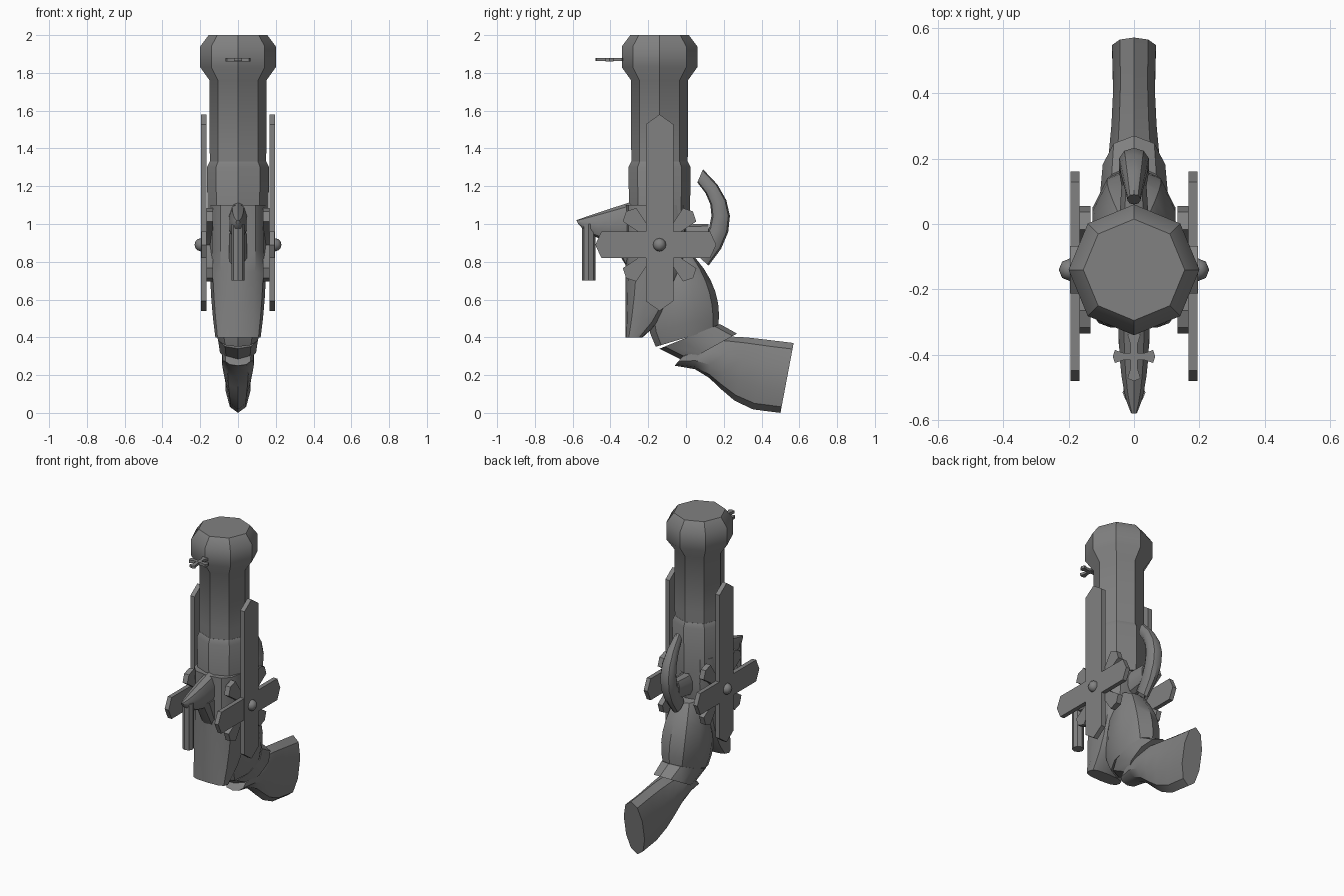
import bpy, bmesh, math
from mathutils import Vector, Matrix

cube = bpy.data.objects.get("Cube")
if cube:
    bpy.data.objects.remove(cube, do_unlink=True)

material = bpy.data.materials.new("gunmetal grey")
material.use_nodes = True
grey = (0.22, 0.22, 0.22, 1)
material.diffuse_color = grey
material.node_tree.nodes["Principled BSDF"].inputs["Base Color"].default_value = grey

barrel_y = -0.14
cross_z = 0.89
quarter_turn = math.pi / 2


def finish(name, bm, smooth_angle):
    """Turn a bmesh into a named object with sharp edges kept."""
    bmesh.ops.recalc_face_normals(bm, faces=bm.faces)
    for face in bm.faces:
        face.smooth = True
    mesh = bpy.data.meshes.new(name)
    bm.to_mesh(mesh)
    bm.free()
    mesh.set_sharp_from_angle(angle=math.radians(smooth_angle))
    mesh.materials.append(material)
    part = bpy.data.objects.new(name, mesh)
    bpy.context.collection.objects.link(part)


def bezier(points, t):
    """Evaluate a curve of any degree by repeated blending."""
    points = [Vector(p) for p in points]
    while len(points) > 1:
        points = [a.lerp(b, t) for a, b in zip(points, points[1:])]
    return points[0]


def skin(name, rings):
    """Join rings of coordinates into a closed tube."""
    bm = bmesh.new()
    loops = [[bm.verts.new(co) for co in ring] for ring in rings]
    for lower, upper in zip(loops, loops[1:]):
        for i in range(len(lower)):
            bm.faces.new((lower[i - 1], lower[i], upper[i], upper[i - 1]))
    bm.faces.new(loops[0])
    bm.faces.new(loops[-1])
    finish(name, bm, 35)


def rounded(value, power):
    return math.copysign(abs(value) ** power, value)


def sweep(name, front, back, widths, steps=6, sides=10, power=0.9):
    """Tube between a front and a back curve in the side plane."""
    rings = []
    for step in range(steps + 1):
        t = step / steps
        a, b = bezier(front, t), bezier(back, t)
        width = bezier([(w, 0) for w in widths], t).x
        ring = []
        for i in range(sides):
            angle = math.tau * i / sides
            y, z = (a + b) / 2 + (a - b) / 2 * rounded(math.cos(angle), power)
            ring.append((width * rounded(math.sin(angle), power), y, z))
        rings.append(ring)
    skin(name, rings)


def turned(name, centre_y, profile, sides=8):
    """Upright faceted turning from (height, radius) pairs."""
    angles = [math.tau * i / sides for i in range(sides)]
    skin(name, [[(radius * math.sin(a), centre_y + radius * math.cos(a), z)
                 for a in angles] for z, radius in profile])


def bar(name, half, end, waist, thick, turn, place):
    """Flat bar with pointed ends, mirrored from one quarter outline."""
    quarter = [(waist, half / 2), (end, half * 0.9), (0, half)]
    side = quarter + [(-u, v) for u, v in quarter[-2::-1]]
    outline = side + [(-u, -v) for u, v in side]
    bm = bmesh.new()
    face = bm.faces.new([bm.verts.new((-thick / 2, u, v)) for u, v in outline])
    grown = bmesh.ops.extrude_face_region(bm, geom=[face])["geom"]
    bmesh.ops.translate(bm, vec=(thick, 0, 0),
                        verts=[g for g in grown if isinstance(g, bmesh.types.BMVert)])
    bm.transform(Matrix.Translation(place) @ turn)
    finish(name, bm, 20)


# Octagonal barrel with a flared muzzle, and the fore stock around it
turned("barrel", barrel_y, [(0.8, 0.14), (1.4, 0.15), (1.76, 0.15),
                            (1.83, 0.2), (1.94, 0.2), (2, 0.155)])
turned("fore_stock", barrel_y, [(1, 0.16), (1.3, 0.165), (1.33, 0.15)])

# Receiver with a slanting lower end
sweep("receiver", [(-0.32, 0.4), (-0.32, 1.1)],
      [(-0.23, 0.4), (0.05, 0.6), (0, 1.1)], [0.12, 0.16, 0.15], sides=12, power=0.7)

# Curved grip in two pieces with a collar between
sweep("upper_grip", [(-0.1, 0.85), (-0.27, 0.55), (-0.16, 0.35)],
      [(0.05, 0.82), (0.2, 0.65), (0.17, 0.45)], [0.08, 0.17, 0.11])
sweep("grip_collar", [(-0.14, 0.34), (0, 0.27)],
      [(0.18, 0.47), (0.27, 0.42)], [0.11, 0.1], steps=1)
sweep("lower_grip", [(-0.06, 0.25), (0.2, 0.25), (0.15, 0), (0.5, 0)],
      [(0, 0.32), (0.1, 0.45), (0.3, 0.4), (0.57, 0.37)], [0.07, 0.12, 0.05, 0.07])

# Hooked hammer on its base
sweep("hammer", [(0.06, 1.22), (0.22, 1.05), (0.04, 0.85)],
      [(0.09, 1.29), (0.36, 1.05), (0.12, 0.78)], [0.02, 0.07, 0.03])
sweep("hammer_base", [(-0.04, 0.84), (0.12, 0.87)],
      [(-0.04, 1), (0.12, 1)], [0.05, 0.04], steps=1)

# Striker arm with its foot and hanging rod
sweep("striker_arm", [(-0.57, 1), (-0.5, 0.9), (-0.28, 0.9)],
      [(-0.58, 1.02), (-0.5, 1.05), (-0.28, 1.12)], [0.01, 0.05, 0.05])
sweep("striker_foot", [(-0.3, 0.75), (-0.42, 0.95)],
      [(-0.25, 0.75), (-0.25, 0.95)], [0.05, 0.05], steps=1)
turned("striker_rod", -0.515, [(0.7, 0.035), (1, 0.035)])

# Cross ornaments on both flanks, each over a flared diagonal backing
for side, sign in (("left", 1), ("right", -1)):
    def spin(turns):
        return Matrix.Rotation(turns * quarter_turn, 4, 'X')

    bar(side + "_cross_upright", 0.52, 0.073, 0.073, 0.03, spin(0), (sign * 0.181, barrel_y, 1.06))
    bar(side + "_cross_arm", 0.32, 0.07, 0.07, 0.028, spin(1), (sign * 0.18, -0.16, cross_z))
    for label, turns in (("rising", 0.5), ("falling", -0.5)):
        bar(f"{side}_{label}_backing", 0.25, 0.05, 0.03, 0.034, spin(turns),
            (sign * 0.15, barrel_y, cross_z))
    boss = bmesh.new()
    bmesh.ops.create_uvsphere(boss, u_segments=8, v_segments=6, radius=0.035)
    boss.transform(Matrix.Translation((sign * 0.195, barrel_y, cross_z)))
    finish(side + "_cross_boss", boss, 60)

# Small flat cross sight below the muzzle
flat = Matrix.Rotation(quarter_turn, 4, 'Y')
sight_place = (0, -0.405, 1.87)
bar("sight_bar", 0.065, 0.02, 0.011, 0.018, flat, sight_place)
bar("sight_stem", 0.075, 0.02, 0.011, 0.016,
    flat @ Matrix.Rotation(quarter_turn, 4, 'X'), sight_place)
